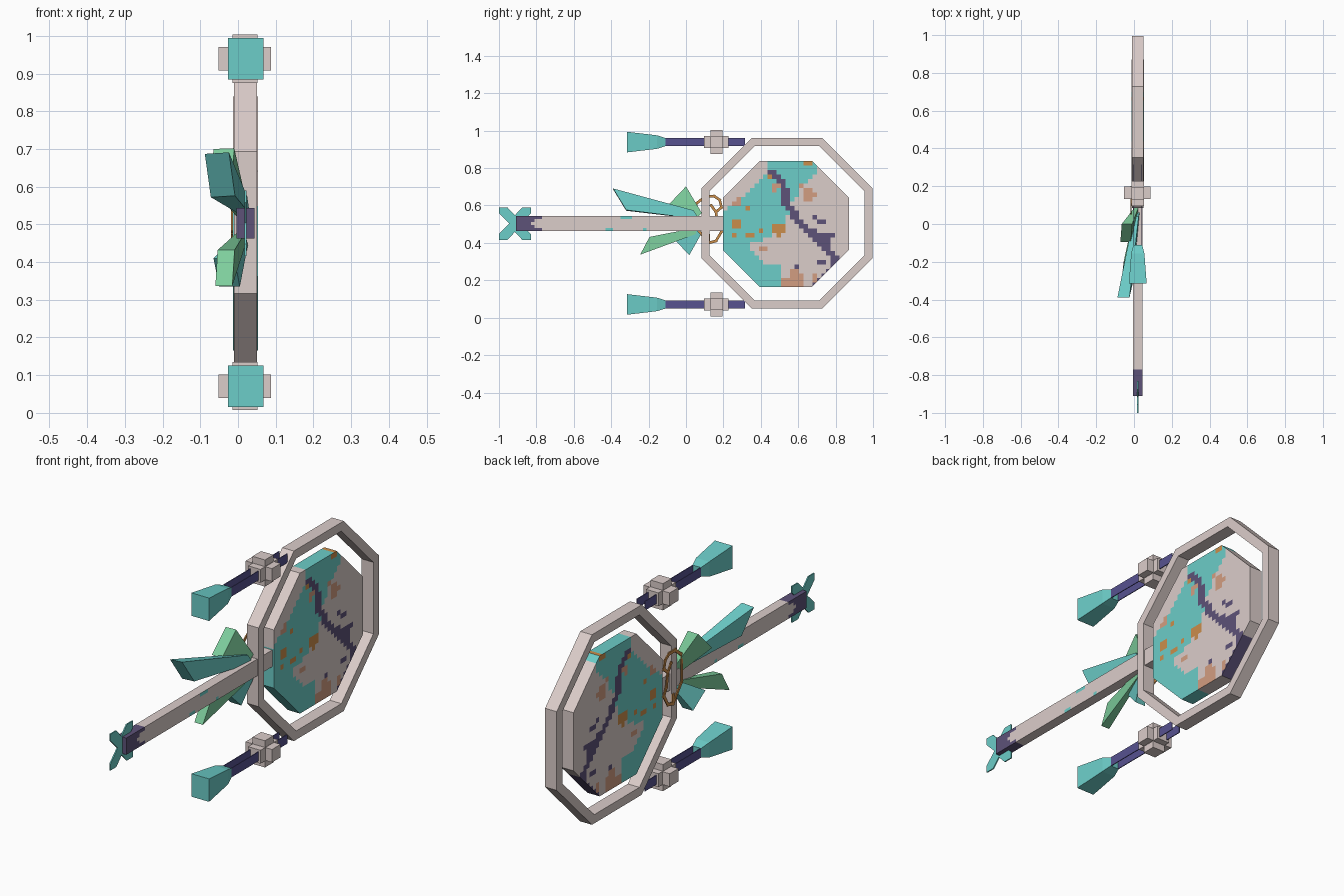
import bpy, bmesh, math
from mathutils import Vector, Matrix
from mathutils.geometry import intersect_point_line

if "Cube" in bpy.data.objects:
    bpy.data.objects.remove(bpy.data.objects["Cube"])

COLOURS = {
    "bone": (.71, .61, .59), "turquoise": (.15, .61, .58), "leaf_green": (.21, .62, .34),
    "dark_violet": (.11, .085, .19), "rod_blue": (.095, .085, .28),
    "gold": (.60, .27, .07), "salmon": (.65, .34, .22),
}
MATS = {}
for n, c in COLOURS.items():
    MATS[n] = bpy.data.materials.new(n)
    MATS[n].diffuse_color = (*c, 1)

CX = 0.02      # middle plane of the weapon
CZ = 0.503     # height of the shaft


def finish(name, bm, mats):
    bmesh.ops.recalc_face_normals(bm, faces=bm.faces)
    me = bpy.data.meshes.new(name)
    bm.to_mesh(me)
    bm.free()
    ob = bpy.data.objects.new(name, me)
    bpy.context.collection.objects.link(ob)
    for m in mats:
        me.materials.append(MATS[m])
    return ob


def add_box(bm, x0, x1, y0, y1, z0, z1):
    m = Matrix.Translation(((x0 + x1) / 2, (y0 + y1) / 2, (z0 + z1) / 2))
    m = m @ Matrix.Diagonal((x1 - x0, y1 - y0, z1 - z0, 1))
    bmesh.ops.create_cube(bm, size=1, matrix=m)


def loft(bm, rings):
    """Skin a list of matching vertex loops and cap both ends."""
    loops = [[bm.verts.new(p) for p in r] for r in rings]
    n = len(loops[0])
    for a, b in zip(loops, loops[1:]):
        for i in range(n):
            bm.faces.new((a[i], a[(i + 1) % n], b[(i + 1) % n], b[i]))
    bm.faces.new(loops[0])
    bm.faces.new(loops[-1])


def octagon(x, cy, cz, apothem):
    r = apothem / math.cos(math.pi / 8)
    return [(x, cy + r * math.cos(a), cz + r * math.sin(a))
            for a in (math.pi / 8 + k * math.pi / 4 for k in range(8))]


def grid_cut(bm, axis, lo, hi, step):
    """Slice the mesh so that it can be painted in square cells."""
    no = Vector((0, 0, 0))
    no[axis] = 1
    for i in range(1, int((hi - lo) / step) + 1):
        bmesh.ops.bisect_plane(bm, geom=bm.verts[:] + bm.edges[:] + bm.faces[:],
                               plane_co=no * (lo + i * step), plane_no=no)


def near_path(p, path, w):
    for a, b in zip(path, path[1:]):
        a, b = Vector(a), Vector(b)
        q, t = intersect_point_line(p, a, b)
        q = a.lerp(b, min(1, max(0, t)))
        if (Vector(q[:2]) - p).length < w:
            return True
    return False


def inside(p, poly):
    hit = False
    for (ax, ay), (bx, by) in zip(poly, poly[1:] + poly[:1]):
        if (ay > p.y) != (by > p.y) and p.x < (bx - ax) * (p.y - ay) / (by - ay) + ax:
            hit = not hit
    return hit


# Octagonal outer ring
bm = bmesh.new()
prof = [octagon(CX - .031, .54, .505, .456), octagon(CX + .031, .54, .505, .456),
        octagon(CX + .031, .54, .505, .414), octagon(CX - .031, .54, .505, .414)]
loops = [[bm.verts.new(p) for p in r] for r in prof]
for k in range(4):
    a, b = loops[k], loops[(k + 1) % 4]
    for i in range(8):
        j = (i + 1) % 8
        bm.faces.new((a[i], a[j], b[j], b[i]))
finish("outer_ring", bm, ["bone"])

# Octagonal disc with a blotchy painted pattern
BAND = [(.45, .85), (.70, .85), (.70, .78), (.63, .70), (.56, .60), (.54, .52), (.45, .43),
        (.33, .39), (.40, .30), (.51, .27), (.50, .15), (.34, .15), (.18, .32),
        (.18, .54), (.26, .61), (.38, .72), (.44, .79)]
VEINS = [[(.46, .78), (.52, .72), (.535, .60)],
         [(.565, .57), (.61, .51), (.69, .44), (.76, .37), (.81, .29), (.74, .22), (.69, .17)],
         [(.71, .41), (.77, .44)]]
DOTS = [(.69, .535), (.725, .505), (.725, .307), (.59, .275)]
GOLD = [(.27, .505, .026), (.34, .44, .018), (.495, .473, .036), (.33, .58, .016),
        (.47, .76, .026), (.655, .83, .016), (.40, .46, .014), (.25, .44, .014)]
SALMON = [(.655, .66, .038), (.59, .21, .045), (.275, .61, .024), (.53, .19, .02),
          (.41, .37, .02), (.48, .70, .025), (.62, .70, .018), (.69, .21, .025)]


def disc_colour(p):
    if any(near_path(p, v, .02) for v in VEINS):
        return 2
    if any(abs(p.x - y) < .013 and abs(p.y - z) < .013 for y, z in DOTS):
        return 2
    for spots, idx in ((GOLD, 3), (SALMON, 4)):
        if any((p - Vector((y, z))).length < r for y, z, r in spots):
            return idx
    return 1 if inside(p, BAND) else 0


bm = bmesh.new()
loft(bm, [octagon(CX - .033, .534, .502, .337), octagon(CX + .033, .534, .502, .337)])
grid_cut(bm, 1, .197, .87, .024)
grid_cut(bm, 2, .165, .838, .024)
for f in bm.faces:
    c = f.calc_center_median()
    f.material_index = disc_colour(Vector((c.y, c.z)))
finish("painted_disc", bm, ["bone", "turquoise", "dark_violet", "gold", "salmon"])

# Long shaft with dark notched tip and a few flecks
bm = bmesh.new()
add_box(bm, CX - .024, CX + .024, -.91, .205, CZ - .04, CZ + .04)
grid_cut(bm, 1, -.91, .2, .02)
grid_cut(bm, 2, CZ - .04, CZ + .039, .016)
for f in bm.faces:
    c = f.calc_center_median()
    dz = c.z - CZ
    if c.y < -.83 + abs(dz) * 1.6:
        f.material_index = 1
    elif (dz > .022 and abs(c.y + .32) < .025 and abs(dz) < .039) or \
            (-.039 < dz < -.022 and min(abs(c.y + .41), abs(c.y + .22)) < .015):
        f.material_index = 2
finish("shaft", bm, ["bone", "dark_violet", "turquoise"])

# Flat cross-shaped star at the shaft end
quarter = [(.03, 0), (.085, .055), (.085, .087), (.04, .087), (0, .045)]
star = quarter + [(-y, z) for y, z in quarter[-2::-1]]
star += [(y, -z) for y, z in star[-2:0:-1]]
bm = bmesh.new()
loft(bm, [[(x, y - .915, z + CZ) for y, z in star] for x in (CX - .003, CX + .003)])
finish("end_star", bm, ["turquoise"])

# Matching upper and lower prongs: side plates, cross block and flared tip
for side, z in (("upper", .939), ("lower", .071)):
    bm = bmesh.new()
    for x in (CX - .023, CX + .019):
        add_box(bm, x, x + .004, -.115, .315, z - .022, z + .022)
    finish(side + "_rod", bm, ["rod_blue"])

    bm = bmesh.new()
    add_box(bm, -.013, .053, .095, .228, z - .032, z + .032)
    add_box(bm, -.014, .052, .13, .195, z - .064, z + .064)
    add_box(bm, -.052, .088, .132, .198, z - .031, z + .031)
    finish(side + "_cross_block", bm, ["bone"])

    bm = bmesh.new()
    loft(bm, [[(CX + sx * hx, y, z + sz * hz) for sx, sz in ((-1, -1), (1, -1), (1, 1), (-1, 1))]
              for y, hx, hz in ((-.315, .047, .055), (-.155, .035, .036), (-.11, .023, .022))])
    finish(side + "_tip", bm, ["turquoise"])


# Tapered crystal leaves fanning out from the side of the shaft
def leaf(name, mat, a, b, w, base, s=.4):
    a, b, w, base = Vector(a), Vector(b), Vector(w), Vector(base)
    outer = [a, a + w, b + w, b]
    mid = sum(outer, Vector()) / 4
    bm = bmesh.new()
    loft(bm, [outer, [base + (p - mid) * s for p in outer]])
    finish(name, bm, [mat])


leaf("upper_long_leaf", "turquoise", (-.088, -.39, .687), (-.072, -.32, .572),
     (.064, 0, .004), (.015, .055, .55))
leaf("upper_short_leaf", "leaf_green", (-.065, 0, .70), (-.072, -.095, .60),
     (.055, 0, .002), (.01, .065, .54))
leaf("lower_long_leaf", "leaf_green", (-.06, -.245, .337), (-.054, -.195, .432),
     (.045, 0, 0), (.012, .06, .465))
leaf("lower_short_leaf", "turquoise", (-.05, .018, .335), (-.065, -.055, .41),
     (.055, 0, 0), (.012, .065, .46))

# Thin gold filigree beside the ring joint
paths = [[(.055, .565), (.055, .61), (.105, .65), (.15, .65), (.18, .63), (.19, .59),
          (.16, .565), (.135, .60)],
         [(.16, .565), (.17, .50), (.19, .46), (.16, .41), (.12, .40), (.12, .44)],
         [(.055, .565), (.055, .48), (.12, .40)]]
bm = bmesh.new()
for path in paths:
    for a, b in zip(path, path[1:]):
        a, b = Vector(a), Vector(b)
        d = (b - a).normalized() * .007
        n = Vector((-d.y, d.x))
        quad = [a - d + n, b + d + n, b + d - n, a - d - n]
        loft(bm, [[(x, p.x, p.y) for p in quad] for x in (-.018, -.013)])
finish("gold_filigree", bm, ["gold"])

for m in bpy.data.materials:
    if m.users and not m.is_grease_pencil:
        m.use_nodes = True
        m.node_tree.nodes["Principled BSDF"].inputs["Base Color"].default_value = m.diffuse_color
